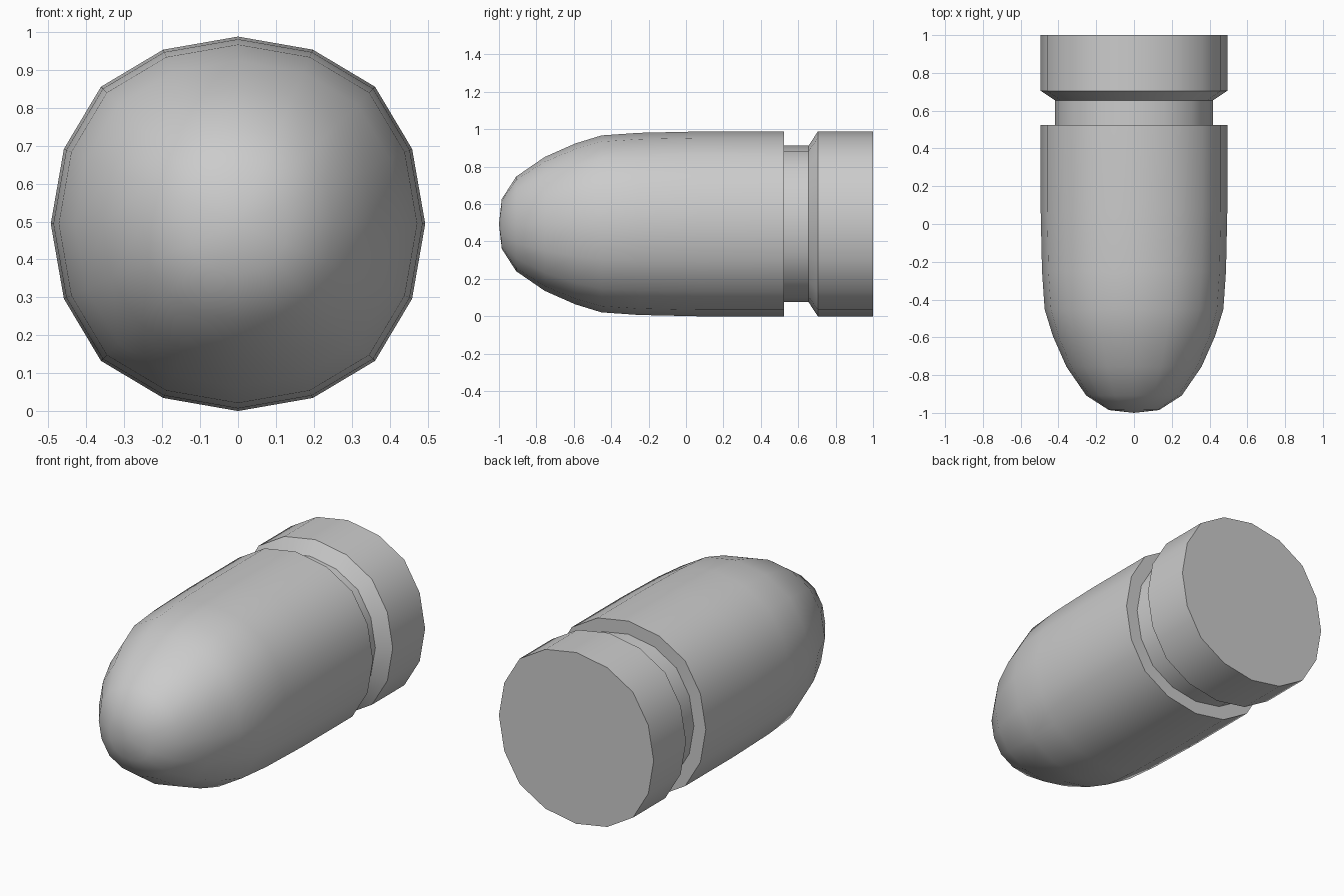
import bpy, bmesh, math

if "Cube" in bpy.data.objects:
    bpy.data.objects.remove(bpy.data.objects["Cube"])

CZ = 0.494
# slightly squared 16-sided section: unit offsets for one quarter turn
QUARTER = [(1.0, 0.0), (0.93, 0.40), (0.732, 0.732), (0.40, 0.93)]
SECTION = []
for k in range(4):
    c, s = [(1, 0), (0, 1), (-1, 0), (0, -1)][k]
    SECTION += [(x * c - z * s, x * s + z * c) for x, z in QUARTER]

# profile from nose to base: (y, radius)
PROFILE = [(-0.985, 0.133), (-0.908, 0.253), (-0.755, 0.358), (-0.592, 0.430),
           (-0.452, 0.473), (-0.25, 0.487), (0.07, 0.494), (0.525, 0.494),
           (0.525, 0.418), (0.655, 0.418), (0.705, 0.494), (1.0, 0.494)]

bm = bmesh.new()
rings = [[bm.verts.new((x * r, y, CZ + z * r)) for x, z in SECTION]
         for y, r in PROFILE]
n = len(SECTION)

# side walls
for a, b in zip(rings, rings[1:]):
    for i in range(n):
        j = (i + 1) % n
        bm.faces.new((a[i], a[j], b[j], b[i]))

# rounded nose tip and flat base
tip = bm.verts.new((0, -1, CZ))
for i in range(n):
    bm.faces.new((tip, rings[0][(i + 1) % n], rings[0][i]))
bm.faces.new(rings[-1])

bmesh.ops.recalc_face_normals(bm, faces=bm.faces)
mesh = bpy.data.meshes.new("grooved_round_nosed_body")
bm.to_mesh(mesh)
bm.free()
body = bpy.data.objects.new("grooved_round_nosed_body", mesh)
bpy.context.collection.objects.link(body)

# smooth shading with sharp groove and base edges
bpy.context.view_layer.objects.active = body
body.select_set(True)
bpy.ops.object.shade_smooth_by_angle(angle=math.radians(32))
